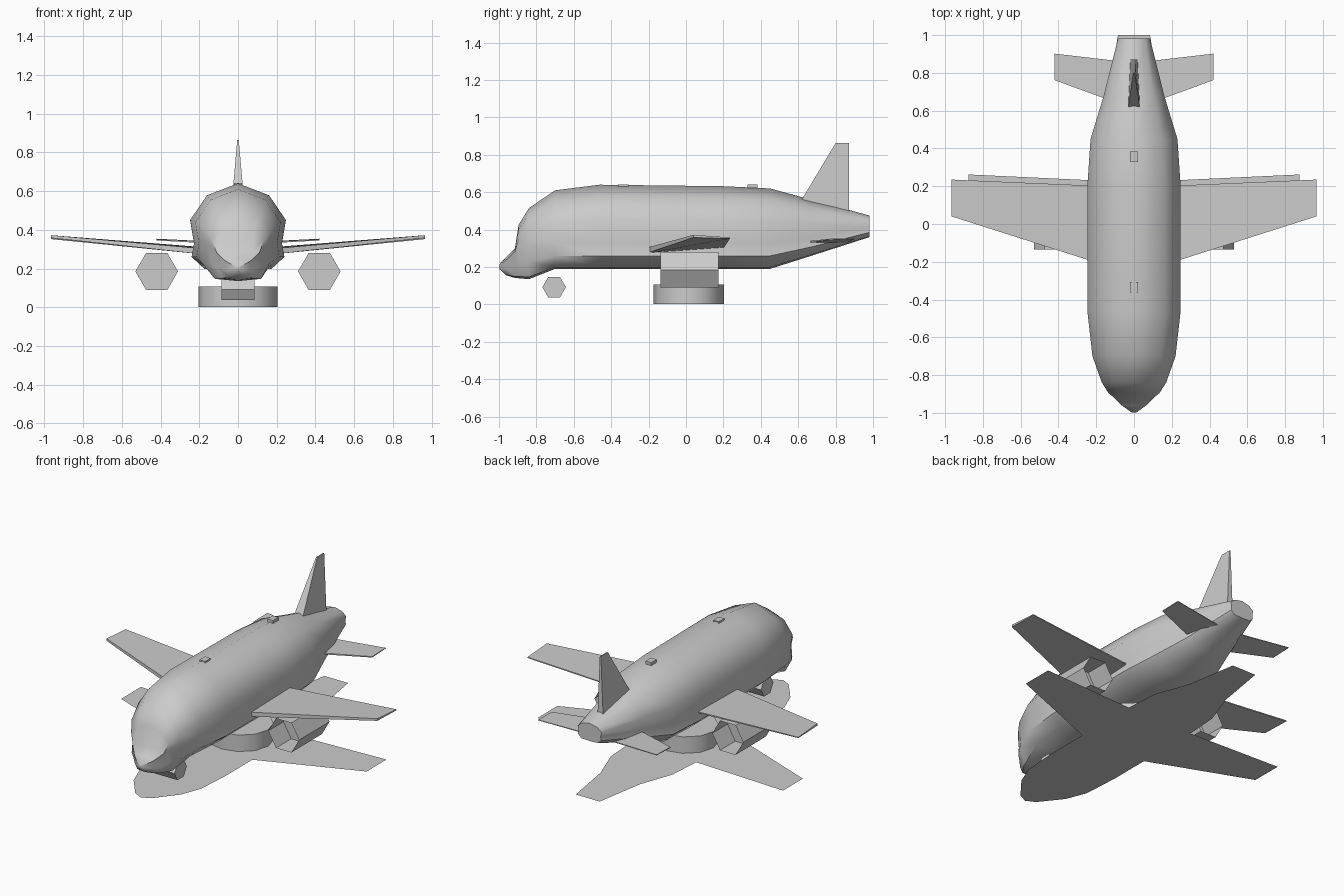
import bpy, bmesh, math
from mathutils import Matrix, Vector

if "Cube" in bpy.data.objects:
    bpy.data.objects.remove(bpy.data.objects["Cube"], do_unlink=True)

grey = bpy.data.materials.new("light_grey")
grey.use_nodes = True
grey.diffuse_color = (0.6, 0.6, 0.6, 1)
grey.node_tree.nodes["Principled BSDF"].inputs["Base Color"].default_value = (0.6, 0.6, 0.6, 1)


def finish(name, bm, smooth=None, recalc=True):
    """Turn a bmesh into a named object, optionally smooth shaded."""
    if recalc:
        bmesh.ops.recalc_face_normals(bm, faces=bm.faces)
    mesh = bpy.data.meshes.new(name)
    bm.to_mesh(mesh)
    bm.free()
    mesh.materials.append(grey)
    obj = bpy.data.objects.new(name, mesh)
    bpy.context.collection.objects.link(obj)
    if smooth:
        bpy.ops.object.select_all(action='DESELECT')
        obj.select_set(True)
        bpy.context.view_layer.objects.active = obj
        bpy.ops.object.shade_smooth_by_angle(angle=math.radians(smooth))
    return obj


def loft(name, rings, smooth=None):
    """Skin a series of equal rings and cap both ends."""
    bm = bmesh.new()
    loops = [[bm.verts.new(p) for p in ring] for ring in rings]
    n = len(loops[0])
    for a, b in zip(loops, loops[1:]):
        for i in range(n):
            bm.faces.new((a[i], a[(i + 1) % n], b[(i + 1) % n], b[i]))
    bm.faces.new(loops[0])
    bm.faces.new(loops[-1])
    return finish(name, bm, smooth)


def prism(name, sides, radius, depth, center, axis, scale=(1, 1, 1), caps=True, smooth=None):
    """Polygonal cylinder along an axis, a vertex on the side direction."""
    bm = bmesh.new()
    bmesh.ops.create_cone(bm, cap_ends=caps, segments=sides, radius1=radius,
                          radius2=radius, depth=depth)
    turn = {'X': Matrix.Rotation(math.pi / 2, 4, 'Y') @ Matrix.Rotation(math.pi / 2, 4, 'Z'),
            'Y': Matrix.Rotation(math.pi / 2, 4, 'X'), 'Z': Matrix.Identity(4)}[axis]
    if sides == 6:
        # put the first corner sideways
        first = max(v.co.x for v in bm.verts)
        if first < radius * 0.95:
            bmesh.ops.rotate(bm, verts=bm.verts, matrix=Matrix.Rotation(math.pi / 6, 3, 'Z'))
    bm.transform(Matrix.Translation(center) @ Matrix.Diagonal((*scale, 1)) @ turn)
    if not caps:
        # blanking disc halfway along an open tube
        ring = [bm.verts.new((center[0] + radius * math.cos(k * math.pi / 3), center[1],
                              center[2] + radius * math.sin(k * math.pi / 3))) for k in range(6)]
        bm.faces.new(ring)
    return finish(name, bm, smooth)


# Fuselage stations: y, half width, top, waist crease, bottom
stations = [
    (-0.998, 0.012, 0.215, 0.205, 0.19),
    (-0.96, 0.065, 0.255, 0.23, 0.155),
    (-0.915, 0.11, 0.30, 0.27, 0.142),
    (-0.895, 0.135, 0.425, 0.30, 0.14),
    (-0.84, 0.17, 0.515, 0.325, 0.135),
    (-0.7, 0.22, 0.61, 0.33, 0.19),
    (-0.46, 0.247, 0.64, 0.33, 0.19),
    (0.2, 0.247, 0.632, 0.33, 0.19),
    (0.45, 0.23, 0.62, 0.33, 0.19),
    (0.67, 0.163, 0.56, 0.355, 0.26),
    (0.981, 0.085, 0.475, 0.41, 0.36),
]


def section(y, w, top, waist, low):
    up, down = top - waist, waist - low
    half = [(0.65 * w, top - 0.2 * up), (w, waist + 0.39 * up), (0.92 * w, waist),
            (0.97 * w, waist - 0.5 * down), (0.7 * w, low + 0.06 * down)]
    pts = [(0, top)] + half + [(0, low)] + [(-x, z) for x, z in reversed(half)]
    return [(x, y, z) for x, z in pts]


loft("fuselage", [section(*s) for s in stations], smooth=50)

# Wings and tailplanes: sections across the span
for side, sx in (("left", 1), ("right", -1)):
    def rib(x, front, back, zf, zb, thick_f, thick_b):
        return [(sx * x, front, zf), (sx * x, back, zb),
                (sx * x, back, zb + thick_b), (sx * x, front, zf + thick_f)]
    loft(side + "_wing", [rib(0.15, -0.22, 0.2, 0.27, 0.3, 0.03, 0.008),
                          rib(0.965, 0.04, 0.235, 0.358, 0.352, 0.014, 0.006)])
    loft(side + "_tailplane", [rib(0.06, 0.63, 0.86, 0.325, 0.33, 0.01, 0.006),
                               rib(0.422, 0.762, 0.902, 0.345, 0.35, 0.006, 0.004)])
    prism(side + "_engine", 6, 0.11, 0.31, (sx * 0.42, 0.02, 0.185), 'Y', caps=False)

# Tail fin, tapering upward
loft("tail_fin", [
    [(-0.033, 0.6, 0.53), (0.033, 0.6, 0.53), (0.02, 0.872, 0.48), (-0.02, 0.872, 0.48)],
    [(-0.004, 0.8, 0.863), (0.004, 0.8, 0.863), (0.004, 0.872, 0.863), (-0.004, 0.872, 0.863)]])

# Landing gear
prism("nose_wheel", 6, 0.063, 0.17, (0, -0.705, 0.092), 'X')
prism("main_gear", 12, 0.205, 0.106, (0, 0.015, 0.054), 'Z', scale=(1, 0.915, 1), smooth=40)

# Small roof hatches
for name, y in (("front_hatch", -0.335), ("rear_hatch", 0.355)):
    bm = bmesh.new()
    bmesh.ops.create_cube(bm, size=1)
    bm.transform(Matrix.Translation((0, y, 0.632)) @ Matrix.Diagonal((0.04, 0.055, 0.02, 1)))
    finish(name, bm)

# Flat ground silhouette under the aircraft
half = [(0.06, -0.96), (0.17, -0.82), (0.22, -0.69), (0.235, -0.46), (0.235, -0.19),
        (0.875, 0.06), (0.875, 0.262), (0.235, 0.232), (0.22, 0.45), (0.14, 0.67), (0.085, 1.0)]
outline = [(0, -0.99)] + half + [(-x, y) for x, y in reversed(half)]
bm = bmesh.new()
bm.faces.new([bm.verts.new((x, y, 0)) for x, y in outline])
finish("ground_silhouette", bm, recalc=False)
